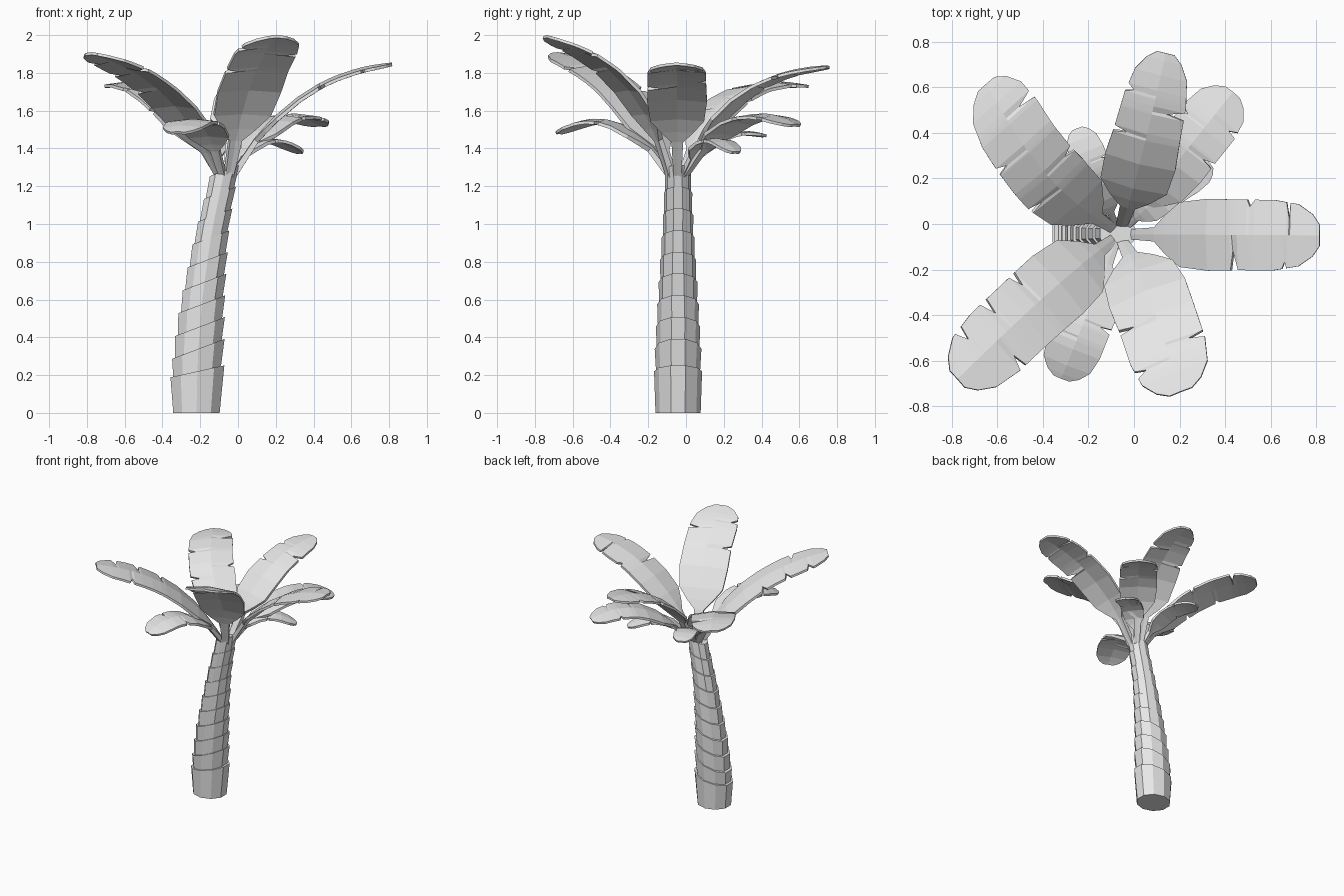
import bpy
import bmesh
import math
from mathutils import Vector

cube = bpy.data.objects.get("Cube")
if cube:
    bpy.data.objects.remove(cube, do_unlink=True)

GREY = (0.8, 0.8, 0.8, 1)
mat = bpy.data.materials.new("light grey")
mat.use_nodes = True
mat.diffuse_color = GREY
mat.node_tree.nodes["Principled BSDF"].inputs["Base Color"].default_value = GREY


def loft(bm, rings):
    """Skin a list of closed rings and cap both ends."""
    rows = [[bm.verts.new(p) for p in ring] for ring in rings]
    n = len(rows[0])
    for a, b in zip(rows, rows[1:]):
        for i in range(n):
            j = (i + 1) % n
            bm.faces.new((a[i], a[j], b[j], b[i]))
    bm.faces.new(rows[0][::-1])
    bm.faces.new(rows[-1])


def finish(bm, name):
    bmesh.ops.recalc_face_normals(bm, faces=bm.faces)
    mesh = bpy.data.meshes.new(name)
    bm.to_mesh(mesh)
    bm.free()
    mesh.materials.append(mat)
    obj = bpy.data.objects.new(name, mesh)
    bpy.context.collection.objects.link(obj)


def interp(table, t):
    for (t0, v0), (t1, v1) in zip(table, table[1:]):
        if t <= t1:
            return v0 + (v1 - v0) * (t - t0) / (t1 - t0)
    return table[-1][1]


# Trunk: flared oval collars stacked along a leaning axis, rims tilted up towards +x
LEAN = [(0, -0.22), (0.3, -0.213), (0.6, -0.19), (0.95, -0.141), (1.32, -0.063)]
GIRTH = [(0, 0.122), (0.25, 0.125), (0.6, 0.106), (0.95, 0.083), (1.32, 0.066)]
SIDES = 10


def trunk_ring(z, scale, tilt, oval):
    r = interp(GIRTH, z) * scale
    ring = []
    for i in range(SIDES):
        a = math.radians(18) + math.tau * i / SIDES
        dx = r * oval * math.cos(a)
        ring.append(Vector((interp(LEAN, z) + dx, -0.042 + r * math.sin(a), z + tilt * dx)))
    return ring


bm = bmesh.new()
loft(bm, [trunk_ring(0, 0.98, 0, 1.08), trunk_ring(0.22, 1.02, 0.22, 1.18)])
for k in range(9):
    bottom = 0.205 + 0.118 * k
    loft(bm, [trunk_ring(bottom, 0.93, 0.36, 1.14),
              trunk_ring(bottom + 0.134, 1.03, 0.38, 1.18)])
finish(bm, "trunk")

# Leaves: flat solid blades on thin stems, swept along a quadratic arc
BASE = Vector((-0.065, -0.045, 1.26))


def leaf(name, tip, reach, rise, half, notches, stem=0.19, bow=0, taper=0):
    """notches: (side, position, depth) cuts in the blade edge."""
    tip = Vector(tip)
    heading = Vector((tip.x - BASE.x, tip.y - BASE.y, 0)).normalized()
    ctrl = Vector((BASE.x, BASE.y, 0)) + heading * reach + Vector((0, 0, rise))
    side = Vector((-heading.y, heading.x, 0))
    outline = [(0, 0.13), (stem, 0.2), (stem + 0.06, 0.55), (stem + 0.14, 0.92),
               (stem + 0.29, 1.02), (0.64, 1), (0.8, 1), (0.91, 0.88), (0.97, 0.6), (1, 0.3)]
    stations = {t for t, w in outline}
    for s, t, depth in notches:
        stations |= {t - 0.012, t, t + 0.025}
    rings = []
    for t in sorted(stations):
        p = BASE * (1 - t) ** 2 + ctrl * 2 * t * (1 - t) + tip * t * t
        tangent = ((ctrl - BASE) * (1 - t) + (tip - ctrl) * t).normalized()
        up = tangent.cross(side).normalized()
        w = interp(outline, t) * half * (1 - taper * t)
        cut = {1: 1, -1: 1}
        for s, at, depth in notches:
            if t == at:
                cut[s] = 1 - depth
        thick = interp([(0, 0.035), (0.2, 0.026), (0.35, 0.018), (1, 0.015)], t)
        droop = 0.1 * w
        # Stem roots gather around the crown, blades may bow sideways
        p = p + heading * 0.02 * (1 - t) ** 2 + side * bow * math.sin(math.pi * t)
        left = p + side * w * cut[1] - up * droop
        right = p - side * w * cut[-1] - up * droop
        down = -up * thick
        rings.append([left, p, right, right + down, p + down, left + down])
    bm = bmesh.new()
    loft(bm, rings)
    finish(bm, name)


leaf("left_leaf", (0.815, -0.05, 1.855), 0.34, 1.81, 0.155,
     [(-1, 0.61, 0.55), (1, 0.69, 0.2), (-1, 0.85, 0.2), (1, 0.87, 0.5)])
leaf("back_leaf", (0.14, 0.75, 1.84), 0.25, 1.82, 0.18,
     [(1, 0.62, 0.4), (-1, 0.75, 0.55), (1, 0.82, 0.25)], bow=-0.01, taper=0.28)
leaf("front_leaf", (0.205, -0.735, 2.0), 0.22, 1.87, 0.175,
     [(-1, 0.62, 0.4), (1, 0.78, 0.4), (-1, 0.85, 0.3)], stem=0.17, bow=0.02)
leaf("back_right_leaf", (-0.65, 0.615, 1.74), 0.36, 1.84, 0.16,
     [(-1, 0.5, 0.3), (1, 0.66, 0.3), (-1, 0.83, 0.5), (1, 0.4, 0.4)],
     stem=0.13, bow=0.065)
leaf("front_right_leaf", (-0.775, -0.68, 1.91), 0.33, 1.80, 0.165,
     [(-1, 0.55, 0.4), (-1, 0.72, 0.45), (1, 0.78, 0.4), (-1, 0.87, 0.4)],
     stem=0.13, bow=-0.015)
leaf("low_back_left_leaf", (0.435, 0.58, 1.53), 0.40, 1.72, 0.135,
     [(-1, 0.6, 0.4), (1, 0.75, 0.3), (-1, 0.82, 0.3)])
leaf("low_front_leaf", (-0.32, -0.68, 1.49), 0.33, 1.70, 0.125,
     [(1, 0.6, 0.4), (-1, 0.72, 0.35)])
leaf("small_left_leaf", (0.335, 0.265, 1.385), 0.22, 1.57, 0.078,
     [(1, 0.7, 0.35), (-1, 0.6, 0.3)], bow=0.02)
leaf("small_back_leaf", (-0.25, 0.42, 1.475), 0.22, 1.56, 0.08,
     [(-1, 0.7, 0.35), (1, 0.6, 0.3)])
